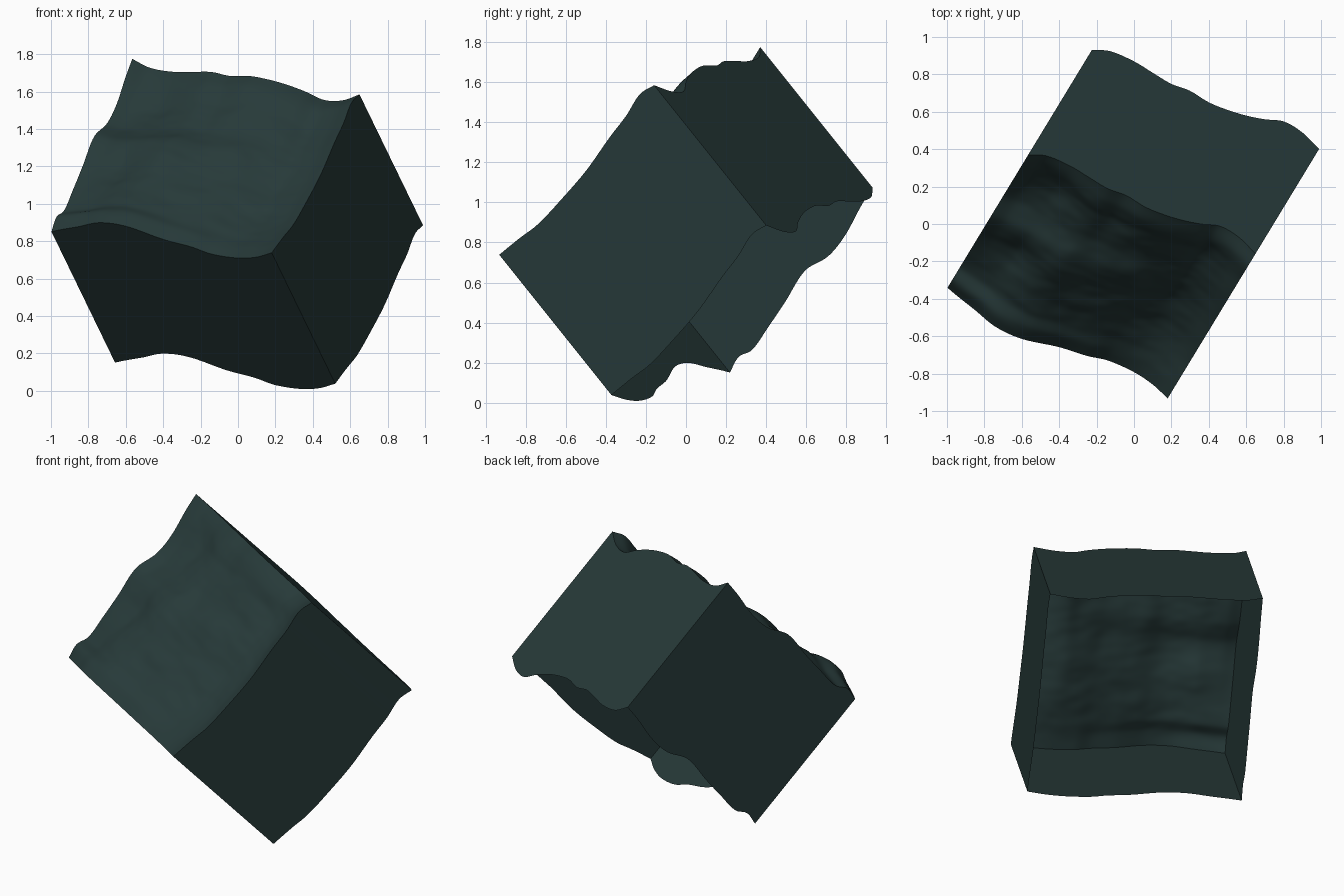
import bpy, bmesh, math
from mathutils import Vector, noise

if "Cube" in bpy.data.objects:
    bpy.data.objects.remove(bpy.data.objects["Cube"])

# Tilted block frame: U across, V up the slope, W outward from the rough face
U = Vector((0.855, -0.519, 0.0))
V = Vector((0.379, 0.624, 0.683))
W = Vector((-0.355, -0.584, 0.730))
DEPTH = Vector((0.34, 0.56, -0.70))
S0, S1, T0, T1 = -0.675, 0.638, -0.009, 1.23
N = 96

# Height profiles along the four edges of the rough face
low = [(-.675, 1.174), (-.615, 1.188), (-.49, 1.211), (-.347, 1.24), (-.194, 1.214), (0, 1.118),
       (.152, 1.063), (.258, 1.01), (.411, .981), (.53, .988), (.638, 1.02)]
high = [(-.675, 1.28), (-.591, 1.215), (-.452, 1.185), (-.335, 1.185), (-.218, 1.184), (-.115, 1.155),
        (.005, 1.155), (.111, 1.13), (.212, 1.092), (.308, 1.041), (.398, .98), (.515, .977), (.638, 1.02)]
left = [(-.009, 1.174), (.083, 1.196), (.16, 1.168), (.312, 1.187), (.464, 1.21), (.659, 1.245),
        (.805, 1.206), (.944, 1.213), (1.117, 1.257), (1.23, 1.28)]
right = [(-.009, 1.02), (.135, .999), (.259, .977), (.451, .974), (.649, .98), (.868, 1.008),
         (1.005, 1.02), (1.14, 1.044), (1.23, 1.02)]
# Shallow dents and swells: s, t, radius, height
bumps = [(-.43, .45, .13, -.03), (-.2, .55, .16, .015), (.1, .72, .12, .015),
         (.35, .56, .1, -.02), (-.45, 1.05, .12, -.02), (.0, .25, .2, .012)]


def curve(p, x):
    """Smooth (Hermite) interpolation through profile points."""
    def slope(k):
        a, b = p[max(k - 1, 0)], p[min(k + 1, len(p) - 1)]
        return (b[1] - a[1]) / (b[0] - a[0])
    i = 0
    while i < len(p) - 2 and x > p[i + 1][0]:
        i += 1
    w = p[i + 1][0] - p[i][0]
    f = min(max((x - p[i][0]) / w, 0), 1)
    return ((2*f**3 - 3*f*f + 1) * p[i][1] + (f**3 - 2*f*f + f) * w * slope(i)
            + (3*f*f - 2*f**3) * p[i + 1][1] + (f**3 - f*f) * w * slope(i + 1))


def point(i, j):
    """Point on the rough face: blend of edge profiles plus relief."""
    a, b = i / N, j / N
    s, t = S0 + (S1 - S0) * a, T0 + (T1 - T0) * b
    corner = ((1-a)*(1-b)*1.174 + a*(1-b)*1.02 + (1-a)*b*1.28 + a*b*1.02)
    h = ((1-b)*curve(low, s) + b*curve(high, s) + (1-a)*curve(left, t) + a*curve(right, t) - corner)
    fade = min(1, 6 * min(a, 1-a, b, 1-b))
    relief = sum(k * math.exp(-((s-x)**2 + (t-y)**2) / r**2) for x, y, r, k in bumps)
    relief += 0.010 * noise.noise(Vector((s*4, t*7, 1))) + 0.004 * noise.noise(Vector((s*10, t*16, 5)))
    return s*U + t*V + (h + fade*relief)*W


mat = bpy.data.materials.new("dark teal stone")
mat.diffuse_color = (0.020, 0.042, 0.041, 1)
mat.use_nodes = True
mat.node_tree.nodes["Principled BSDF"].inputs["Base Color"].default_value = mat.diffuse_color


def make(name, bm, smooth):
    me = bpy.data.meshes.new(name)
    bm.to_mesh(me)
    bm.free()
    for f in me.polygons:
        f.use_smooth = smooth
    me.materials.append(mat)
    bpy.context.collection.objects.link(bpy.data.objects.new(name, me))


# Rough face
bm = bmesh.new()
g = [[bm.verts.new(point(i, j)) for j in range(N + 1)] for i in range(N + 1)]
for i in range(N):
    for j in range(N):
        bm.faces.new((g[i][j], g[i+1][j], g[i+1][j+1], g[i][j+1]))
make("rough_face", bm, True)

# Four flat side walls, open at the back end
sides = {"lower_wall": [(i, 0) for i in range(N + 1)],
         "right_wall": [(N, j) for j in range(N + 1)],
         "upper_wall": [(N - i, N) for i in range(N + 1)],
         "left_wall": [(0, N - j) for j in range(N + 1)]}
for name, ids in sides.items():
    bm = bmesh.new()
    top = [bm.verts.new(point(*k)) for k in ids]
    bot = [bm.verts.new(v.co + DEPTH) for v in top]
    for k in range(N):
        bm.faces.new((top[k], bot[k], bot[k+1], top[k+1]))
    make(name, bm, False)
